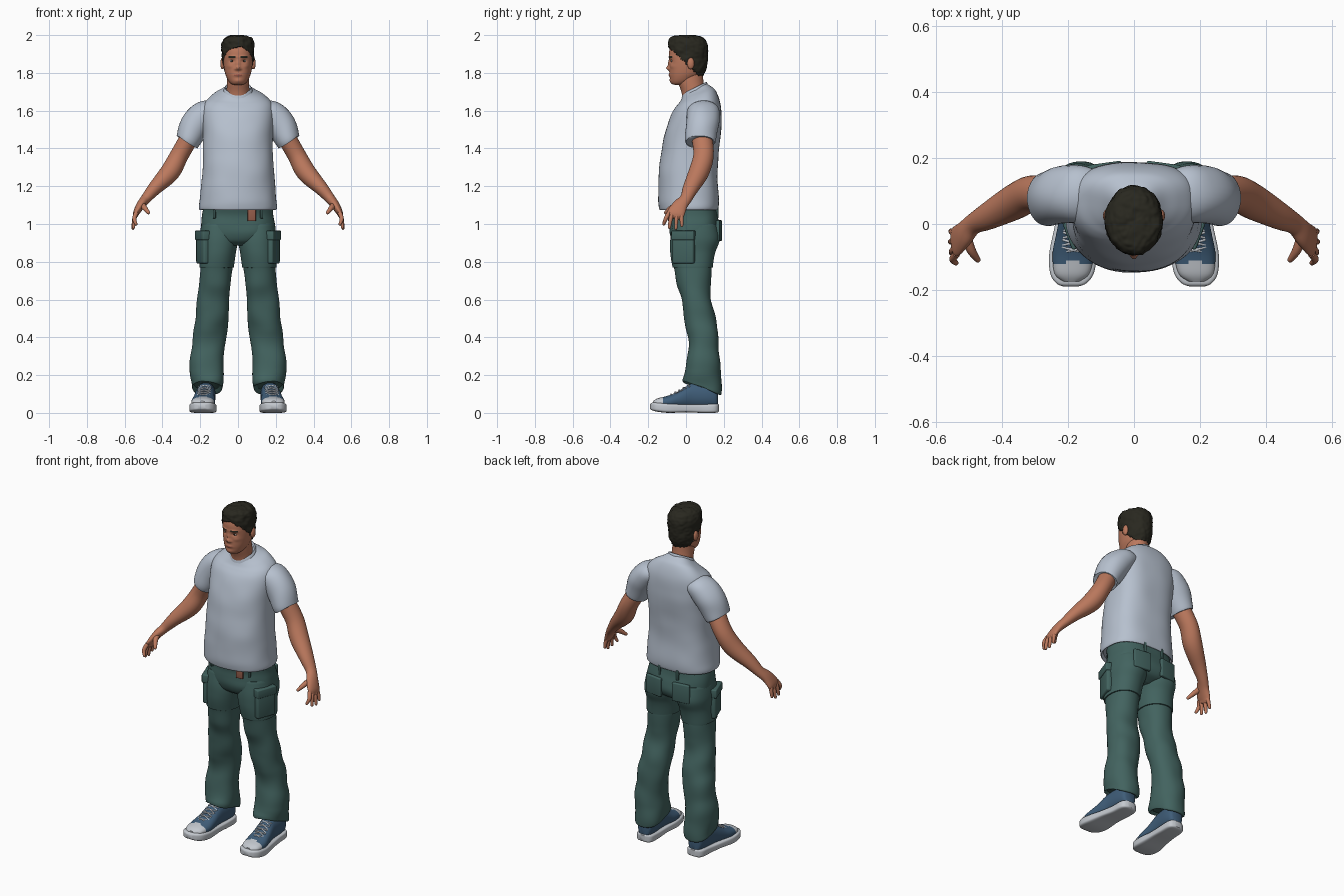
import bpy, bmesh, math
from mathutils import Vector, Matrix, noise
from mathutils.bvhtree import BVHTree

if "Cube" in bpy.data.objects:
    bpy.data.objects.remove(bpy.data.objects["Cube"])


def material(name, *rgb):
    m = bpy.data.materials.new(name)
    m.use_nodes = True
    m.diffuse_color = (*rgb, 1)
    m.node_tree.nodes["Principled BSDF"].inputs["Base Color"].default_value = (*rgb, 1)
    return m


SKIN = material("skin", .50, .19, .11)
LIP = material("lips", .36, .11, .075)
HAIR = material("dark_hair", .022, .021, .014)
SHIRT = material("pale_grey_cotton", .47, .53, .62)
PANTS = material("green_cloth", .055, .125, .115)
CANVAS = material("blue_canvas", .05, .11, .19)
RUBBER = material("white_rubber", .55, .58, .62)
LEATHER = material("brown_leather", .30, .11, .07)
EYE = material("eye_white", .55, .52, .50)
X, Y, Z = Vector((1, 0, 0)), Vector((0, 1, 0)), Vector((0, 0, 1))


def finish(name, bm, mats, mirror=False):
    me = bpy.data.meshes.new(name)
    bm.to_mesh(me)
    bm.free()
    for m in mats:
        me.materials.append(m)
    me.shade_smooth()
    me.set_sharp_from_angle(angle=math.radians(50))
    ob = bpy.data.objects.new(name, me)
    bpy.context.scene.collection.objects.link(ob)
    if mirror:
        ob.modifiers.new("mirror", 'MIRROR').use_mirror_merge = False
    return ob


def smooth_rows(rows, step):
    """Pass a smooth spline through rows of numbers."""
    rows = [list(r) for r in rows]
    pad = [rows[0]] + rows + [rows[-1]]
    out = []
    for a, b, c, d in zip(pad, pad[1:], pad[2:], pad[3:]):
        for i in range(step):
            t = i / step
            out.append([q + t * ((r - p) / 2 + t * (p - 2.5 * q + 2 * r - s / 2
                        + t * (1.5 * (q - r) + (s - p) / 2)))
                        for p, q, r, s in zip(a, b, c, d)])
    return out + [rows[-1]]


def loft(name, frames, mats, n=32, pf=2, pb=2, shape=None, mirror=False):
    """Skin over oval rings: centre, two axes, two radii."""
    bm = bmesh.new()
    rings = []
    for c, u, v, a, b in frames:
        ring = []
        for i in range(n):
            t = math.tau * (i + .5) / n
            co, si = math.cos(t), math.sin(t)
            e = 2 / (pf if si < 0 else pb)
            ring.append(bm.verts.new(c + u * a * math.copysign(abs(co) ** e, co)
                                     + v * b * math.copysign(abs(si) ** e, si)))
        rings.append(ring)
    for r, s in zip(rings, rings[1:]):
        for i in range(n):
            j = (i + 1) % n
            bm.faces.new((r[i], r[j], s[j], s[i]))
    bm.faces.new(rings[0])
    bm.faces.new(rings[-1])
    bmesh.ops.recalc_face_normals(bm, faces=bm.faces)
    if shape:
        bm.normal_update()
        shape(bm)
    return finish(name, bm, mats, mirror)


def stack(name, rows, mats, step=6, **k):
    """Level rings: z, x, half width, front y, back y, tilt."""
    return loft(name, [(Vector((x, (f + b) / 2, z)), X, Vector((0, 1, t)), w, (b - f) / 2)
                       for z, x, w, f, b, t in smooth_rows(rows, step)], mats, **k)


def tube(name, rows, mats, step=5, tip=False, **k):
    """Rings along a path: x, y, z, radius front to back, radius across."""
    rs = smooth_rows(rows, step)
    pts = [Vector(r[:3]) for r in rs]
    frames = []
    for i, (p, r) in enumerate(zip(pts, rs)):
        t = (pts[min(i + 1, len(pts) - 1)] - pts[max(i - 1, 0)]).normalized()
        u = (Y - t * Y.dot(t)).normalized()
        frames.append((p, u, t.cross(u), r[3], r[4]))
    if tip:
        for along, s in ((.6, .8), (.9, .45), (1, .05)):
            frames.append((p + t * r[4] * along, u, t.cross(u), r[3] * s, r[4] * s))
    return loft(name, frames, mats, mirror=True, **k)


def along_y(name, rows, mats, **k):
    """Upright rings: y, x, half width, bottom z, top z."""
    return loft(name, [(Vector((x, y, (a + b) / 2)), X, Z, w, (b - a) / 2)
                       for y, x, w, a, b in smooth_rows(rows, 6)], mats, mirror=True, **k)


def ball(name, loc, size, mat):
    bm = bmesh.new()
    bmesh.ops.create_uvsphere(bm, u_segments=20, v_segments=12, radius=1,
                              matrix=Matrix.LocRotScale(Vector(loc), None, Vector(size)))
    return finish(name, bm, [mat], True)


def box(name, loc, size, mat, turn=0, bevel=.006, mirror=True):
    bm = bmesh.new()
    bmesh.ops.create_cube(bm, size=1, matrix=Matrix.Translation(loc)
                          @ Matrix.Rotation(math.radians(turn), 4, 'Z') @ Matrix.Diagonal((*size, 1)))
    bmesh.ops.bevel(bm, geom=bm.edges[:], offset=bevel, segments=3, profile=.5, affect='EDGES')
    return finish(name, bm, [mat], mirror)


def wrinkle(amount, scale):
    def shape(bm):
        for v in bm.verts:
            v.co += v.normal * amount * noise.noise(v.co * scale)
    return shape


# Shirt with collar and sleeves
stack("shirt_body", [
    (1.09, 0, .19, -.125, .155, 0), (1.075, 0, .2, -.136, .165, 0), (1.09, 0, .206, -.142, .172, 0),
    (1.14, 0, .202, -.147, .174, 0), (1.25, 0, .192, -.144, .168, 0), (1.35, 0, .186, -.135, .172, 0),
    (1.45, 0, .186, -.119, .182, 0), (1.53, 0, .19, -.097, .188, 0), (1.6, 0, .19, -.068, .185, 0),
    (1.645, 0, .175, -.045, .175, .1), (1.68, 0, .135, -.03, .155, .3),
    (1.7, 0, .095, -.02, .13, .4), (1.712, 0, .07, -.015, .107, .5)],
    [SHIRT], n=64, pf=2.2, pb=2.7, shape=wrinkle(.004, 9))
stack("shirt_collar", [(1.70, 0, .078, -.024, .116, .5), (1.715, 0, .074, -.02, .112, .5),
                       (1.722, 0, .068, -.014, .106, .5), (1.71, 0, .062, -.008, .1, .5)], [SHIRT])
tube("sleeves", [(.12, .09, 1.6, .075, .05), (.175, .092, 1.583, .088, .073),
                 (.228, .085, 1.522, .086, .08), (.262, .076, 1.447, .081, .068),
                 (.268, .075, 1.435, .076, .063)], [SHIRT], shape=wrinkle(.004, 12))

# Arms and hands
tube("arms", [(.25, .083, 1.47, .055, .05), (.31, .093, 1.365, .054, .049), (.36, .068, 1.275, .054, .052),
              (.44, .025, 1.19, .042, .037), (.487, 0, 1.135, .032, .027), (.515, -.03, 1.1, .039, .023),
              (.538, -.052, 1.06, .046, .017), (.544, -.06, 1.04, .04, .011)], [SKIN], tip=True)
fingers = [("index", -.09, -.118, .54, 1.0), ("middle", -.07, -.088, .553, .982),
           ("ring", -.047, -.054, .556, .977), ("little", -.026, -.022, .555, .992)]
for label, y0, y1, x1, z1 in fingers:
    tube(label + "_fingers", [(.538, y0, 1.06, .011, .012), (.549, y0 * .4 + y1 * .6, 1.028, .011, .011),
                              (x1, y1, z1, .008, .008)], [SKIN], tip=True, n=14)
tube("thumbs", [(.51, -.035, 1.105, .014, .018), (.494, -.078, 1.085, .014, .014),
                (.474, -.108, 1.06, .009, .009)], [SKIN], tip=True, n=14)

# Neck and head, sculpted with soft bumps: x, z, spread x, spread z, height
stack("neck", [(1.64, 0, .066, -.015, .105, 0), (1.7, 0, .061, -.025, .1, 0),
               (1.76, 0, .058, -.045, .092, 0), (1.83, 0, .055, -.05, .09, 0)], [SKIN])
bumps = [(0, 1.825, .011, .011, .019), (0, 1.848, .008, .018, .010), (.013, 1.82, .006, .006, .005),
         (.03, 1.884, .02, .007, .005), (.031, 1.863, .014, .009, -.007), (0, 1.788, .02, .008, .005),
         (0, 1.757, .02, .012, .005), (.045, 1.835, .015, .012, .004)]
surface = {}


def sculpt_face(bm):
    for v in bm.verts:
        if v.co.y < -.01:
            x, z = abs(v.co.x), v.co.z
            v.co.y -= sum(h * math.exp(-((x - bx) / sx) ** 2 - ((z - bz) / sz) ** 2)
                          for bx, bz, sx, sz, h in bumps)
    for f in bm.faces:
        c = f.calc_center_median()
        if c.y < -.05 and .013 < abs(c.x) < .05 and abs(c.z - 1.884) < .004:
            f.material_index = 1
        elif c.y < -.06 and abs(c.x) < .023 and abs(c.z - 1.788) < .006 - abs(c.x) * .15:
            f.material_index = 2
    surface["head"] = BVHTree.FromBMesh(bm)


stack("head", [
    (1.737, 0, .02, -.06, -.02, 0), (1.742, 0, .036, -.074, .01, 0), (1.755, 0, .049, -.081, .04, 0),
    (1.775, 0, .06, -.085, .065, 0), (1.8, 0, .069, -.088, .09, 0), (1.84, 0, .076, -.088, .103, 0),
    (1.88, 0, .078, -.09, .107, 0), (1.92, 0, .077, -.088, .107, 0), (1.955, 0, .07, -.075, .092, 0),
    (1.975, 0, .045, -.045, .06, 0), (1.98, 0, .01, -.01, .02, 0)],
    [SKIN, HAIR, LIP], step=14, n=72, pf=2.2, shape=sculpt_face)
eye = surface["head"].ray_cast(Vector((.031, -1, 1.863)), Y)[0]
ball("eyes", eye + Y * .001, (.012, .004, .0052), EYE)
ball("irises", eye - Y * .001, (.005, .0035, .0048), HAIR)
ball("ears", (.082, .025, 1.85), (.012, .019, .031), SKIN)


# Short ruffled hair, cut along a slanting hairline
def cut_hair(bm):
    for v in bm.verts:
        ruffle = noise.noise(v.co * 70) * .004 + noise.noise(v.co * 30) * .004
        v.co += v.normal * ruffle
        v.co.z = min(v.co.z, 2)
    away = []
    for f in bm.faces:
        c = f.calc_center_median()
        if c.y < -.1 + (1.945 - c.z) * 1.05 + noise.noise(c * 60) * .008:
            away.append(f)
    bmesh.ops.delete(bm, geom=away, context='FACES')


hair = stack("hair", [
    (1.785, 0, .062, -.05, .09, 0), (1.82, 0, .076, -.08, .108, 0), (1.86, 0, .082, -.092, .114, 0),
    (1.9, 0, .085, -.095, .117, 0), (1.94, 0, .086, -.095, .116, 0), (1.97, 0, .081, -.092, .105, 0),
    (1.988, 0, .066, -.08, .086, 0), (1.997, 0, .04, -.058, .05, 0), (1.999, 0, .008, -.01, .01, 0)],
    [HAIR], step=7, n=72, shape=cut_hair)
solid = hair.modifiers.new("thickness", 'SOLIDIFY')
solid.thickness, solid.offset = .012, -1


# Trousers: the thigh panel overlaps the lower leg
def shape_leg(bm):
    for v in bm.verts:
        low = max(0, min(1, (.8 - v.co.z) * 3))
        v.co += v.normal * noise.noise(v.co * Vector((9, 9, 18)).x) * (.004 + .006 * low)
        if v.co.z > .77:
            v.co += Vector((v.normal.x, v.normal.y, 0)) * .006


stack("trouser_hips", [
    (1.1, 0, .182, -.1, .158, 0), (1.05, 0, .188, -.087, .167, 0), (1.0, 0, .196, -.085, .177, 0),
    (.95, 0, .196, -.084, .18, 0), (.91, 0, .17, -.07, .16, 0), (.885, 0, .1, -.04, .11, 0)],
    [PANTS], n=48, pf=2.4, pb=2.4, shape=wrinkle(.005, 12))
stack("trouser_legs", [
    (1.0, .1, .085, -.065, .16, 0), (.92, .102, .096, -.076, .172, 0), (.85, .105, .09, -.077, .15, 0),
    (.78, .112, .086, -.066, .137, 0), (.76, .113, .085, -.062, .135, 0), (.68, .121, .084, -.048, .13, 0),
    (.6, .13, .085, -.024, .132, 0), (.5, .141, .088, -.006, .157, 0), (.4, .152, .085, .012, .172, 0),
    (.3, .16, .086, .008, .178, 0), (.2, .165, .089, -.008, .187, -.15), (.15, .163, .086, -.018, .185, -.3),
    (.132, .163, .08, -.016, .181, -.33), (.15, .163, .068, 0, .165, -.33)],
    [PANTS], n=48, step=8, pf=2.2, pb=2.2, shape=shape_leg, mirror=True)
box("cargo_pockets", (.187, -.012, .87), (.036, .12, .16), PANTS, -20, .011)
box("cargo_pocket_flaps", (.189, -.013, .94), (.042, .126, .05), PANTS, -20)
box("back_pockets", (.09, .175, .965), (.105, .02, .11), PANTS, -8)
box("belt_loops", (.125, -.07, 1.06), (.014, .014, .06), PANTS, 20, .003)
box("back_belt_loops", (.06, .164, 1.06), (.014, .014, .06), PANTS, -5, .003)
box("belt_end", (.072, -.086, 1.046), (.044, .014, .062), LEATHER, 6, .003, mirror=False)


# Canvas shoes
def paint_toe(bm):
    for f in bm.faces:
        c = f.calc_center_median()
        f.material_index = int(c.y < -.112 - abs(c.x - .186) * .25)


along_y("shoe_soles", [
    (-.19, .192, .02, .022, .045), (-.18, .19, .045, .014, .054), (-.15, .188, .066, .006, .055),
    (-.09, .185, .072, 0, .05), (0, .178, .061, .003, .045), (.08, .17, .055, 0, .045),
    (.14, .168, .053, 0, .048), (.165, .167, .042, .002, .048), (.176, .167, .02, .008, .044)],
    [RUBBER], pf=5, pb=5)
along_y("shoe_uppers", [
    (-.175, .19, .025, .03, .062), (-.15, .188, .053, .03, .077), (-.09, .184, .063, .02, .093),
    (-.04, .18, .058, .02, .115), (0, .177, .053, .02, .14), (.04, .173, .05, .02, .158),
    (.12, .168, .05, .02, .16), (.16, .167, .04, .02, .15), (.17, .167, .015, .03, .12)],
    [CANVAS, RUBBER], pb=2.3, shape=paint_toe)
for i in range(5):
    y, z, x = -.085 + i * .022, .096 + i * .0115, .184 - i * .002
    for side in (-1, 1):
        tube(f"shoe_laces_{i + 1}_{'outer' if side > 0 else 'inner'}",
             [(x + side * .034, y, z - .013, .004, .004), (x, y + .006, z + .002, .004, .004),
              (x - side * .034, y + .016, z - .004, .004, .004)], [RUBBER], n=8, step=3)
